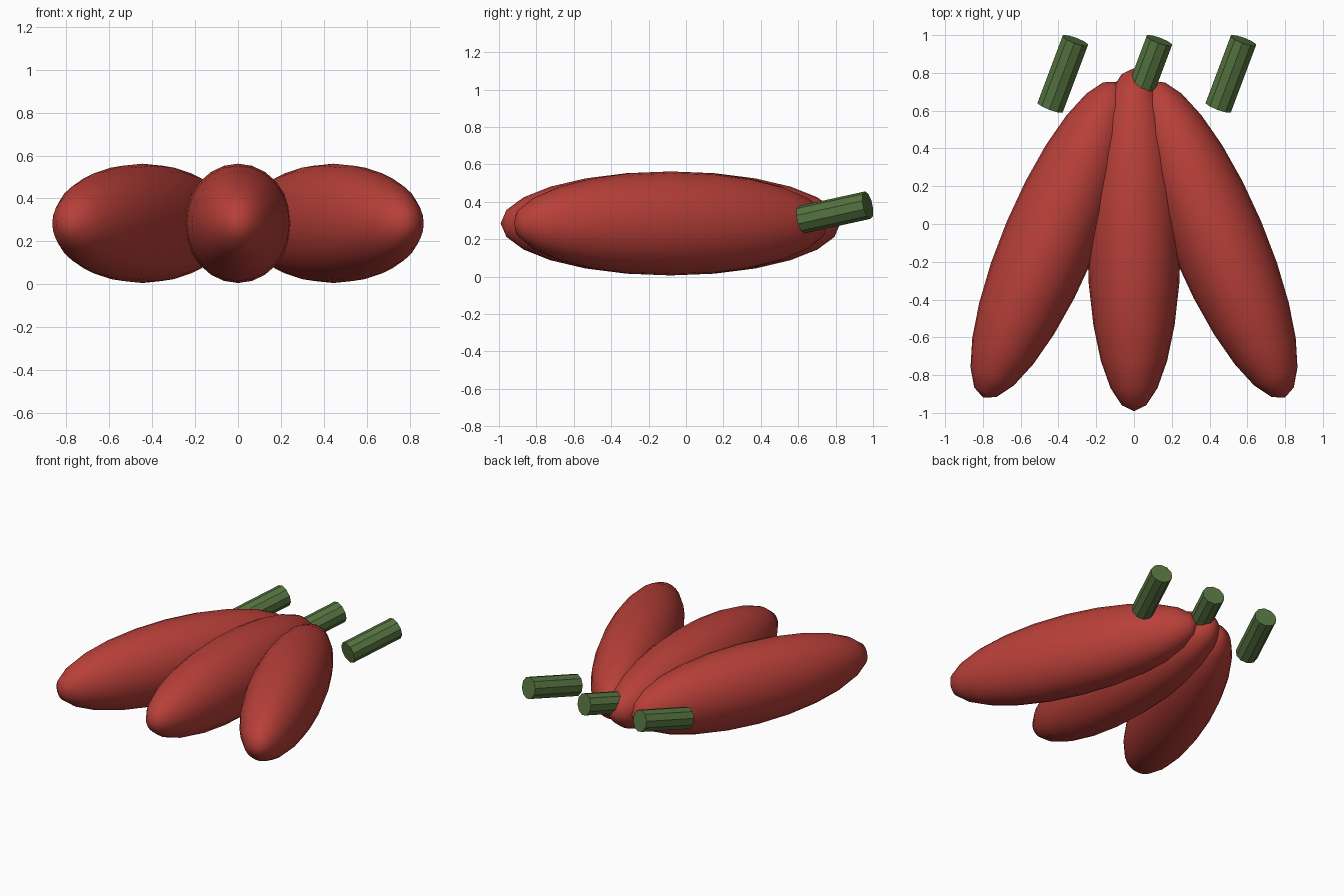
import bpy
from math import pi
from mathutils import Vector, Matrix

if "Cube" in bpy.data.objects:
    bpy.data.objects.remove(bpy.data.objects["Cube"])


def material(name, color):
    mat = bpy.data.materials.new(name)
    mat.diffuse_color = (*color, 1)
    mat.use_nodes = True
    mat.node_tree.nodes["Principled BSDF"].inputs["Base Color"].default_value = mat.diffuse_color
    return mat


red = material("red_skin", (0.48, 0.05, 0.04))
green = material("green_stem", (0.09, 0.17, 0.05))

stem_dir = Vector((0.375, 1.0, 0.22))
stem_rot = stem_dir.to_track_quat('Z', 'Y').to_euler()

for name, side in (("left", -1), ("middle", 0), ("right", 1)):
    # Long ellipsoid fruit, poles along y, fanned out around z
    bpy.ops.mesh.primitive_uv_sphere_add(segments=24, ring_count=12, radius=1)
    fruit = bpy.context.object
    fruit.name = name + "_fruit"
    fruit.data.transform(Matrix.Rotation(pi / 2, 4, 'X'))
    fruit.data.transform(Matrix.Diagonal((0.248, 0.908, 0.278, 1)))
    fruit.location = (0.445 * side, -0.083, 0.284)
    fruit.rotation_euler.z = 0.4 * side
    fruit.data.materials.append(red)
    bpy.ops.object.shade_smooth()

    # Faceted stem, all parallel and tilted slightly upward
    bpy.ops.mesh.primitive_cylinder_add(
        vertices=10, radius=0.075, depth=0.385,
        location=(0.068 + 0.445 * side, 0.795, 0.343), rotation=stem_rot)
    stem = bpy.context.object
    stem.name = name + "_stem"
    stem.data.materials.append(green)
